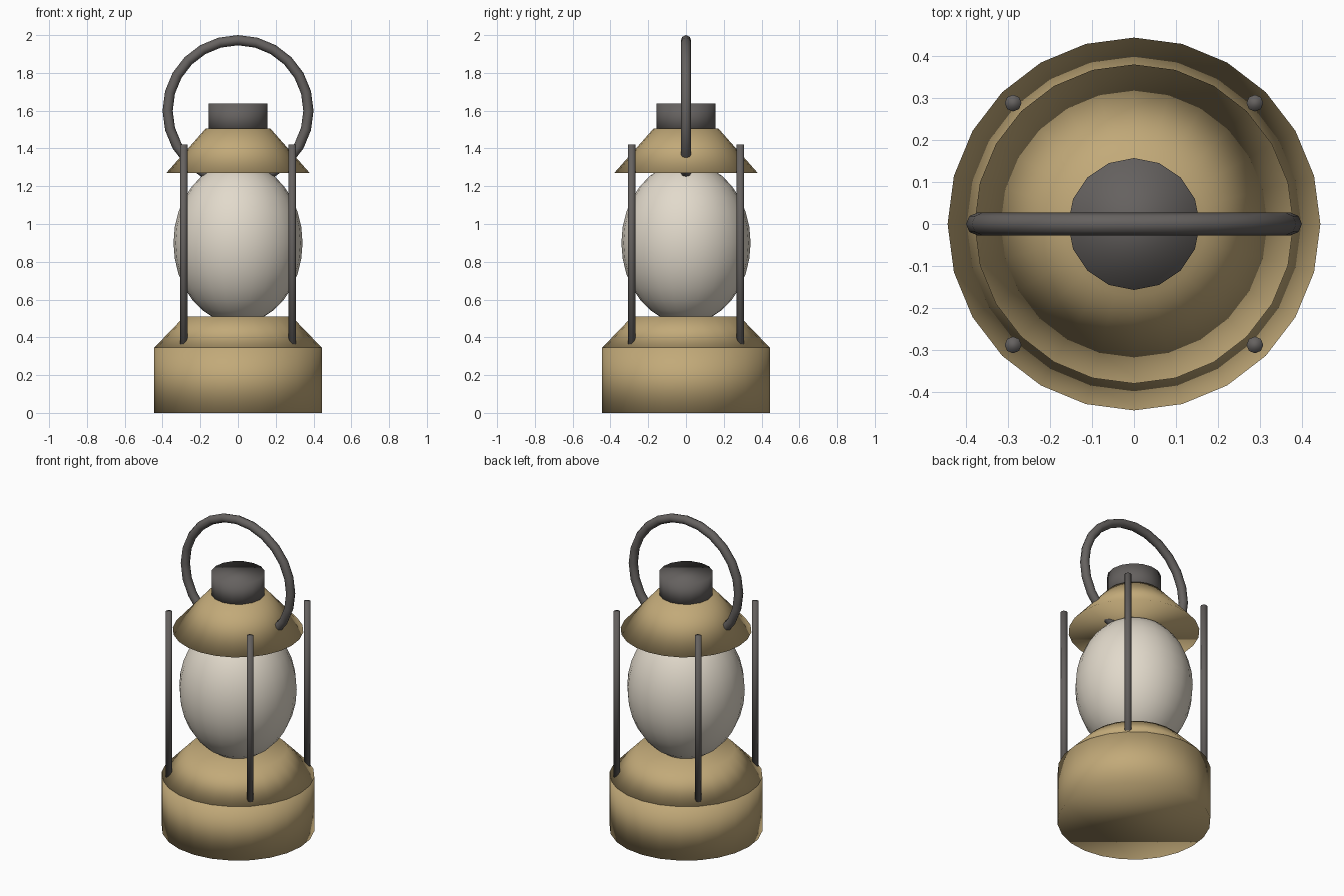
import bpy
import math

cube = bpy.data.objects.get("Cube")
if cube:
    bpy.data.objects.remove(cube, do_unlink=True)


def make_material(name, rgb):
    mat = bpy.data.materials.new(name)
    mat.use_nodes = True
    color = (*rgb, 1.0)
    mat.diffuse_color = color
    mat.node_tree.nodes["Principled BSDF"].inputs["Base Color"].default_value = color
    return mat


brass = make_material("brass", (0.54, 0.40, 0.19))
glass = make_material("frosted_glass", (0.76, 0.70, 0.60))
iron = make_material("dark_iron", (0.13, 0.12, 0.115))


def finish(name, mat):
    """Name the active object, colour it and shade it smooth."""
    obj = bpy.context.object
    obj.name = name
    obj.data.materials.append(mat)
    bpy.ops.object.shade_smooth()
    return obj


def frustum(name, mat, bottom_radius, top_radius, z0, z1, sides, x=0, y=0):
    bpy.ops.mesh.primitive_cone_add(
        vertices=sides, radius1=bottom_radius, radius2=top_radius,
        depth=z1 - z0, location=(x, y, (z0 + z1) / 2))
    return finish(name, mat)


# Fuel tank and its sloped shoulder
frustum("tank", brass, 0.444, 0.444, 0, 0.345, 24)
frustum("tank_shoulder", brass, 0.444, 0.285, 0.345, 0.51, 24)

# Egg-shaped globe
bpy.ops.mesh.primitive_uv_sphere_add(
    segments=24, ring_count=16, radius=0.342, location=(0, 0, 0.90))
globe = finish("globe", glass)
globe.scale.z = 1.25

# Conical roof with the chimney cap on top
frustum("roof", brass, 0.38, 0.172, 1.27, 1.505, 24)
frustum("chimney", iron, 0.157, 0.157, 1.48, 1.637, 16)

# Four guard rods around the globe
for x_side, x_name in ((1, "left"), (-1, "right")):
    for y_side, y_name in ((-1, "front"), (1, "back")):
        frustum(f"{y_name}_{x_name}_rod", iron, 0.02, 0.02, 0.36, 1.42, 8,
                x_side * 0.288, y_side * 0.288)

# Upright ring handle passing through the roof
bpy.ops.mesh.primitive_torus_add(
    major_segments=24, minor_segments=8, major_radius=0.373, minor_radius=0.027,
    location=(0, 0, 1.60), rotation=(math.pi / 2, 0, 0))
finish("ring_handle", iron)
